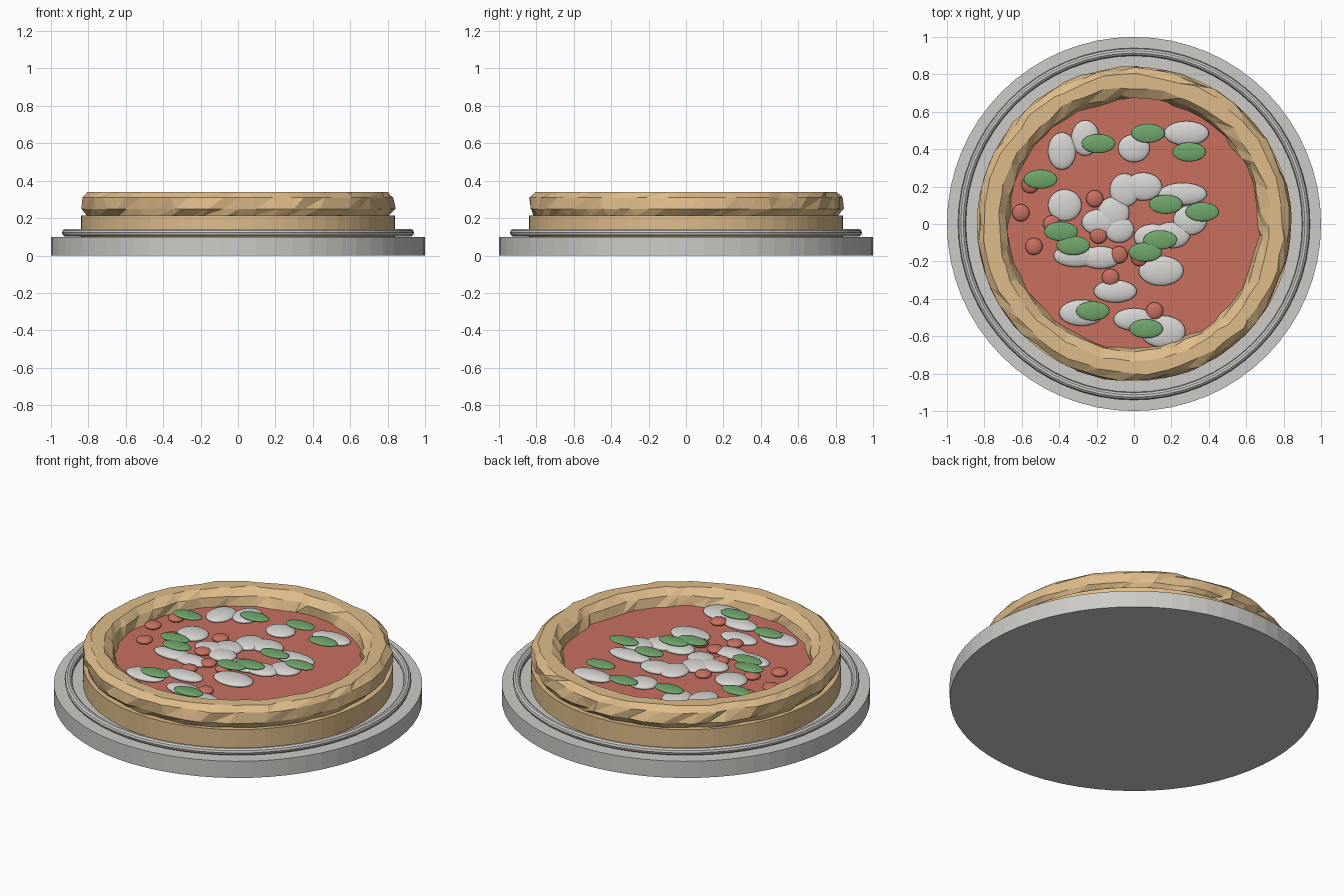
import bpy, math, random
from mathutils import Matrix

if "Cube" in bpy.data.objects:
    bpy.data.objects.remove(bpy.data.objects["Cube"])

random.seed(4)


def srgb(r, g, b):
    lin = lambda c: c / 12.92 if c <= 0.04045 else ((c + 0.055) / 1.055) ** 2.4
    return (lin(r / 255), lin(g / 255), lin(b / 255), 1)


def material(name, colour):
    m = bpy.data.materials.new(name)
    m.diffuse_color = colour
    m.use_nodes = True
    m.node_tree.nodes["Principled BSDF"].inputs["Base Color"].default_value = m.diffuse_color
    return m


GREY = material("plate grey", srgb(204, 203, 199))
DOUGH = material("baked dough", srgb(222, 188, 138))
RED = material("tomato red", srgb(200, 112, 96))
WHITE = material("cheese white", srgb(214, 213, 210))
GREEN = material("basil green", srgb(112, 166, 108))


def finish(name, mat, smooth=False):
    ob = bpy.context.object
    ob.name = name
    ob.data.materials.append(mat)
    if smooth:
        bpy.ops.object.shade_smooth_by_angle()
    return ob


def disc(name, mat, radius, z0, z1, sides=64):
    bpy.ops.mesh.primitive_cylinder_add(vertices=sides, radius=radius, depth=z1 - z0,
                                        location=(0, 0, (z0 + z1) / 2))
    return finish(name, mat)


def blob(name, mat, x, y, z, rx, ry, rz):
    bpy.ops.mesh.primitive_uv_sphere_add(segments=28, ring_count=14, location=(x, y, z))
    ob = finish(name, mat, True)
    ob.data.transform(Matrix.Diagonal((rx, ry, rz, 1)))


# Plate with raised ring
disc("plate", GREY, 1.0, 0, 0.1)
bpy.ops.mesh.primitive_torus_add(major_segments=64, minor_segments=10, major_radius=0.92,
                                 minor_radius=0.021, location=(0, 0, 0.122))
finish("plate_ring", GREY)

# Dough base and sauce
disc("dough_base", DOUGH, 0.84, 0.1, 0.215)
disc("sauce", RED, 0.70, 0.2, 0.25)

# Rough crust: an irregular ring swept from one profile
profile = [(0.73, 0.34), (0.80, 0.34), (0.832, 0.31), (0.838, 0.25), (0.81, 0.21),
           (0.71, 0.205), (0.67, 0.25), (0.685, 0.305)]
N, P = 56, len(profile)
verts, faces = [], []
for i in range(N):
    for r, z in profile:
        a = 2 * math.pi * (i + random.uniform(-0.32, 0.32)) / N
        r += random.uniform(-0.012, 0.01)
        verts.append((r * math.cos(a), r * math.sin(a), z))
for i in range(N):
    for j in range(P):
        a, b = i * P + j, i * P + (j + 1) % P
        c, d = (i + 1) % N * P + (j + 1) % P, (i + 1) % N * P + j
        faces += [(b, a, d), (b, d, c)]
mesh = bpy.data.meshes.new("crust")
mesh.from_pydata(verts, [], faces)
mesh.materials.append(DOUGH)
crust = bpy.data.objects.new("crust", mesh)
bpy.context.collection.objects.link(crust)

# Cheese pieces: x, y, half width, half depth
cheese = [(-.385, .39, .075, .10), (-.26, .46, .075, .095), (0, .405, .085, .075),
          (.28, .485, .12, .065), (-.37, .10, .09, .085), (-.05, .18, .08, .09),
          (.05, .20, .10, .075), (.26, .16, .13, .06), (-.11, .06, .085, .085),
          (-.18, .01, .10, .07), (-.08, -.03, .08, .07), (.30, .02, .09, .08),
          (.10, -.07, .10, .07), (.20, -.06, .10, .07), (.145, -.25, .12, .08),
          (-.31, -.17, .12, .06), (-.18, -.18, .11, .06), (-.10, -.36, .115, .06),
          (-.28, -.475, .12, .07), (0, -.51, .11, .06), (.155, -.575, .12, .085)]
for x, y, rx, ry in cheese:
    blob("cheese", WHITE, x, y, 0.26, rx, ry, 0.022)

# Basil leaves
for x, y in [(-.5, .24), (-.19, .43), (.075, .485), (.295, .385), (.17, .105), (.365, .065),
             (.14, -.085), (.06, -.15), (-.39, -.04), (-.325, -.115), (-.22, -.465),
             (.065, -.56)]:
    blob("basil_leaf", GREEN, x, y, 0.284, 0.09, 0.051, 0.012)

# Small tomato pieces
for x, y in [(-.555, .21), (-.605, .06), (-.535, -.12), (-.21, .135), (-.125, -.285),
             (.11, -.465), (-.08, -.165), (-.19, -.06), (-.44, 0), (.03, -.18)]:
    blob("tomato_piece", RED, x, y, 0.265, 0.046, 0.046, 0.02)
